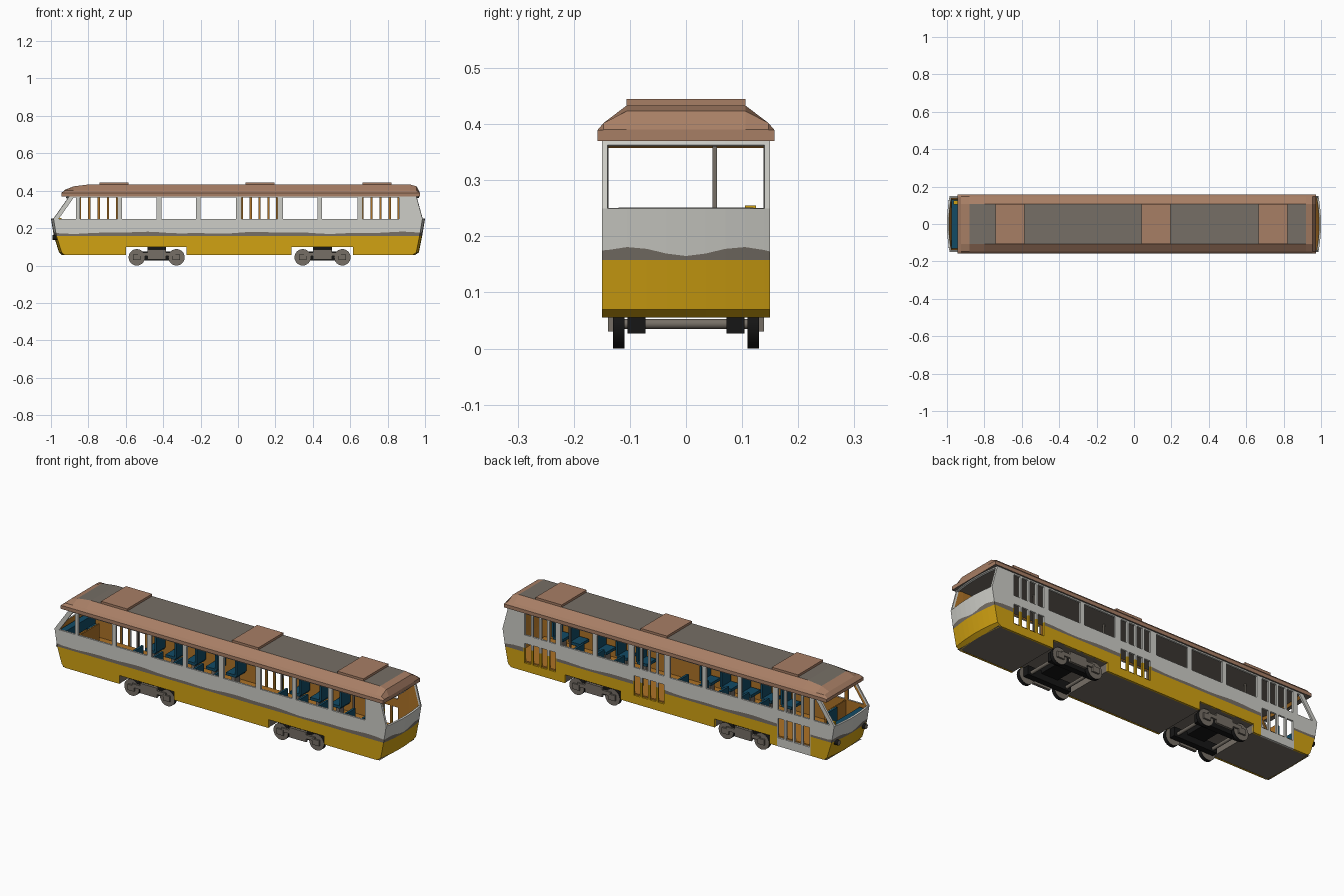
import bpy, bmesh, math
from mathutils import Matrix, Vector

cube = bpy.data.objects.get("Cube")
if cube:
    bpy.data.objects.remove(cube, do_unlink=True)


def material(name, r, g, b):
    m = bpy.data.materials.new(name)
    m.use_nodes = True
    m.diffuse_color = (r, g, b, 1)
    bsdf = m.node_tree.nodes["Principled BSDF"]
    bsdf.inputs["Base Color"].default_value = (r, g, b, 1)
    bsdf.inputs["Roughness"].default_value = 0.7
    return m


yellow = material("yellow paint", 0.64, 0.36, 0.006)
grey = material("warm grey", 0.18, 0.158, 0.132)
white = material("off white paint", 0.61, 0.61, 0.57)
orange = material("orange interior", 0.42, 0.17, 0.02)
brown = material("roof brown", 0.39, 0.21, 0.13)
teal = material("teal seat", 0.006, 0.07, 0.13)
black = material("black", 0.008, 0.008, 0.008)


def finish(bm, name, mats):
    me = bpy.data.meshes.new(name)
    bm.to_mesh(me)
    bm.free()
    for m in mats:
        me.materials.append(m)
    ob = bpy.data.objects.new(name, me)
    bpy.context.collection.objects.link(ob)
    return ob


def boxes(name, mat, spans):
    """One object made of boxes, each given as x, y and z spans."""
    bm = bmesh.new()
    for span in spans:
        lo, hi = Vector(span[0::2]), Vector(span[1::2])
        mtx = Matrix.Translation((lo + hi) / 2) @ Matrix.Diagonal((*(hi - lo), 1))
        bmesh.ops.create_cube(bm, size=1, matrix=mtx)
    return finish(bm, name, [mat])


def cylinder(name, centre, axis, radius, depth, side_mat, cap_mat, n=24):
    bm = bmesh.new()
    rot = Vector((0, 0, 1)).rotation_difference(Vector(axis)).to_matrix().to_4x4()
    bmesh.ops.create_cone(bm, cap_ends=True, segments=n, radius1=radius, radius2=radius,
                          depth=depth, matrix=Matrix.Translation(centre) @ rot)
    for f in bm.faces:
        f.material_index = int(len(f.verts) > 4)
        f.smooth = len(f.verts) == 4
    return finish(bm, name, [side_mat, cap_mat])


# Body shell: a ring of columns round the car, with open cells for windows and doors
HALF = 0.15
LEVELS = [0.055, 0.07, 0.1, 0.158, 0.175, 0.205, 0.25, 0.363, 0.378]
WAVE = 4
FRONT = [(0.055, -0.94), (0.07, -0.957), (0.16, -0.985), (0.25, -1), (0.378, -0.91)]
REAR = [(0.055, 0.945), (0.07, 0.967), (0.16, 0.985), (0.25, 1), (0.378, 0.965)]
WINDOWS = [(-0.93, -0.865), (-0.845, -0.645), (-0.62, -0.435), (-0.41, -0.225),
           (-0.2, -0.01), (0.02, 0.21), (0.24, 0.425), (0.45, 0.64), (0.665, 0.86)]
DOORS = [WINDOWS[1], WINDOWS[5], WINDOWS[8]]
ARCHES = [(-0.6, -0.275), (0.285, 0.615)]
SLOTS = []
for a, b in DOORS:
    step = (b - a) / 4
    SLOTS += [(a + i * step + 0.006, a + (i + 1) * step - 0.006) for i in range(4)]


def end_x(profile, z, y):
    for (z0, x0), (z1, x1) in zip(profile, profile[1:]):
        if z <= z1:
            x = x0 + (x1 - x0) * (z - z0) / (z1 - z0)
            break
    return x - math.copysign(0.014, x) * (y / HALF) ** 2


def inside(v, spans):
    return any(a < v < b for a, b in spans)


def side_columns(spans):
    xs = {-1, 1} | {round(v, 3) for s in spans for v in s}
    xs |= {round(-0.84 + 0.04 * i, 3) for i in range(45)}
    return sorted(xs)


ends = [-HALF, -0.14, -0.105, -0.07, -0.035, 0, 0.035, 0.07, 0.105, 0.14, HALF]
ring = [("right", x) for x in side_columns(WINDOWS + ARCHES)]
ring += [("rear", y) for y in ends[1:]]
ring += [("left", x) for x in reversed(side_columns(WINDOWS + ARCHES + SLOTS)[:-1])]
ring += [("front", y) for y in reversed(ends[1:-1])]


def shell_point(kind, v, row):
    z = LEVELS[row]
    if row == WAVE:
        if kind in ("front", "rear"):
            z = 0.173 - 0.008 * math.cos(v * math.pi / 0.1)
        else:
            z += 0.004 * math.sin(v * 9) + 0.002 * math.sin(v * 23)
    if kind in ("front", "rear"):
        return (end_x(FRONT if kind == "front" else REAR, z, v), v, z)
    y = HALF if kind == "left" else -HALF
    x = v
    if v < -0.9:
        x = end_x(FRONT, z, y) + (v + 1) * 0.4
    elif v == 1:
        x = end_x(REAR, z, y)
    return (x, y, z)


bm = bmesh.new()
grid = [[bm.verts.new(shell_point(k, v, r)) for r in range(len(LEVELS))] for k, v in ring]
for i, (kind, v) in enumerate(ring):
    j = (i + 1) % len(ring)
    k2, v2 = ring[j]
    if kind != k2:
        # Shared corner columns belong to whichever wall continues past them
        if kind in ("right", "left"):
            v, kind = math.copysign(HALF, -1 if kind == "right" else 1), k2
        else:
            v2 = 1 if kind == "rear" else -HALF
        if kind == "rear" and k2 == "left":
            kind, v, v2 = "left", 1, ring[j][1]
    mid = (v + v2) / 2
    side = kind in ("left", "right")
    for r in range(len(LEVELS) - 1):
        z = (LEVELS[r] + LEVELS[r + 1]) / 2
        door = kind == "left" and inside(mid, DOORS)
        if z > 0.25 and z < 0.363:
            hole = inside(mid, SLOTS if door else WINDOWS) if side else abs(mid) < 0.14
        else:
            hole = side and z < 0.1 and inside(mid, ARCHES)
            hole = hole or (door and 0.1 < z < 0.205 and inside(mid, SLOTS))
        if hole:
            continue
        f = bm.faces.new((grid[i][r], grid[j][r], grid[j][r + 1], grid[i][r + 1]))
        f.material_index = 0 if r < 3 else 1 if r == 3 else 2
        if door and (mid < -0.6 or r == 3):
            f.material_index = 2 if mid < -0.6 else 0
bmesh.ops.delete(bm, geom=[v for v in bm.verts if not v.link_faces], context='VERTS')
shell = finish(bm, "body_shell", [yellow, grey, white, orange])
solid = shell.modifiers.new("wall thickness", 'SOLIDIFY')
solid.thickness = 0.01
solid.offset = -1
solid.material_offset = 3

# Underside with raised bays over the bogies
path = [(-0.94, 0.056)]
for a, b in ARCHES:
    path += [(a, 0.056), (a, 0.1), (b, 0.1), (b, 0.056)]
path.append((0.945, 0.056))
bm = bmesh.new()
rows = [[bm.verts.new((x, y, z)) for y in (-0.148, 0.148)] for x, z in path]
for p, q in zip(rows, rows[1:]):
    bm.faces.new((p[0], p[1], q[1], q[0]))
finish(bm, "underside", [grey])
boxes("floor", orange, [(-0.93, 0.94, -0.142, 0.142, 0.101, 0.108)])

# Roof: lofted section with sloped ends
SECTION = [(0.158, 0.37), (0.158, 0.389), (0.147, 0.402), (0.106, 0.433)]
section = [(-y, z) for y, z in SECTION] + [(y, z) for y, z in reversed(SECTION)]
STATIONS = [(-0.945, 0.387), (-0.925, 0.405), (-0.88, 0.423), (-0.8, 0.433),
            (0.92, 0.433), (0.955, 0.423), (0.972, 0.39)]
bm = bmesh.new()
loops = [[bm.verts.new((x, y, min(z, top))) for y, z in section] for x, top in STATIONS]
n = len(section)
for s, (p, q) in enumerate(zip(loops, loops[1:])):
    for k in range(n):
        f = bm.faces.new((p[k], q[k], q[(k + 1) % n], p[(k + 1) % n]))
        f.material_index = int(k == n - 1 or (k == n // 2 - 1 and 2 <= s <= 3))
bm.faces.new(loops[0])
bm.faces.new(loops[-1])
bmesh.ops.recalc_face_normals(bm, faces=bm.faces[:])
finish(bm, "roof", [brown, grey])
boxes("roof_boxes", brown,
      [(x, x + 0.155, -0.106, 0.106, 0.425, 0.445) for x in (-0.74, 0.04, 0.665)])

# Seats in pairs of rows, all facing forward
SEAT_ROWS = [-0.56, -0.44, -0.32, -0.2, -0.08, 0.3, 0.42, 0.54]
seats, legs = [], []
for side, xs in ((-1, SEAT_ROWS + [0.7, 0.8]), (1, SEAT_ROWS)):
    for x in xs:
        y0, y1 = sorted((side * 0.055, side * 0.132))
        seats.append((x - 0.03, x + 0.03, y0, y1, 0.155, 0.17))
        seats.append((x + 0.025, x + 0.037, y0, y1, 0.165, 0.245))
        legs.append((x - 0.01, x + 0.01, side * 0.095 - 0.02, side * 0.095 + 0.02, 0.108, 0.155))
boxes("seats", teal, seats)
boxes("seat_legs", grey, legs)

# Driver's cab
boxes("dashboard", teal, [(-0.975, -0.94, -0.132, 0.132, 0.18, 0.235)])
boxes("driver_seat", teal, [(-0.91, -0.86, -0.05, 0.02, 0.16, 0.175),
                            (-0.865, -0.853, -0.05, 0.02, 0.17, 0.245)])
boxes("cab_partition", orange, [(-0.852, -0.845, -0.14, 0.03, 0.108, 0.245)])
boxes("control_handle", yellow, [(-0.965, -0.945, 0.105, 0.125, 0.235, 0.255)])
boxes("grab_poles", grey, [(x - 0.004, x + 0.004, 0.047, 0.055, 0.108, 0.372)
                           for x in (-0.632, 0.225, 0.652)])
for name, y in (("left", 0.115), ("right", -0.115)):
    cylinder(name + "_headlight", (-0.978, y, 0.15), (1, 0, 0), 0.014, 0.025, black, grey, 16)

# Bogies: wheels, axles, side frames and motors
for name, cx in (("front", -0.435), ("rear", 0.452)):
    frame, motor = [], []
    for s in (-1, 1):
        for dx in (-0.106, 0.106):
            cylinder(name + "_wheel", (cx + dx, s * 0.12, 0.044), (0, 1, 0), 0.044, 0.02, black, grey)
            frame.append((cx + dx - 0.02, cx + dx + 0.02, s * 0.134 - 0.005, s * 0.134 + 0.005, 0.03, 0.06))
        frame.append((cx - 0.1, cx + 0.1, s * 0.132 - 0.006, s * 0.132 + 0.006, 0.05, 0.07))
        frame.append((cx - 0.05, cx + 0.05, s * 0.132 - 0.007, s * 0.132 + 0.007, 0.032, 0.085))
        motor.append((cx - 0.13, cx + 0.13, s * 0.088 - 0.016, s * 0.088 + 0.016, 0.027, 0.075))
    for dx in (-0.106, 0.106):
        cylinder(name + "_axle", (cx + dx, 0, 0.044), (0, 1, 0), 0.009, 0.23, grey, grey, 12)
    motor.append((cx - 0.05, cx + 0.05, -0.08, 0.08, 0.06, 0.1))
    boxes(name + "_bogie_frame", grey, frame)
    boxes(name + "_bogie_motor", black, motor)
